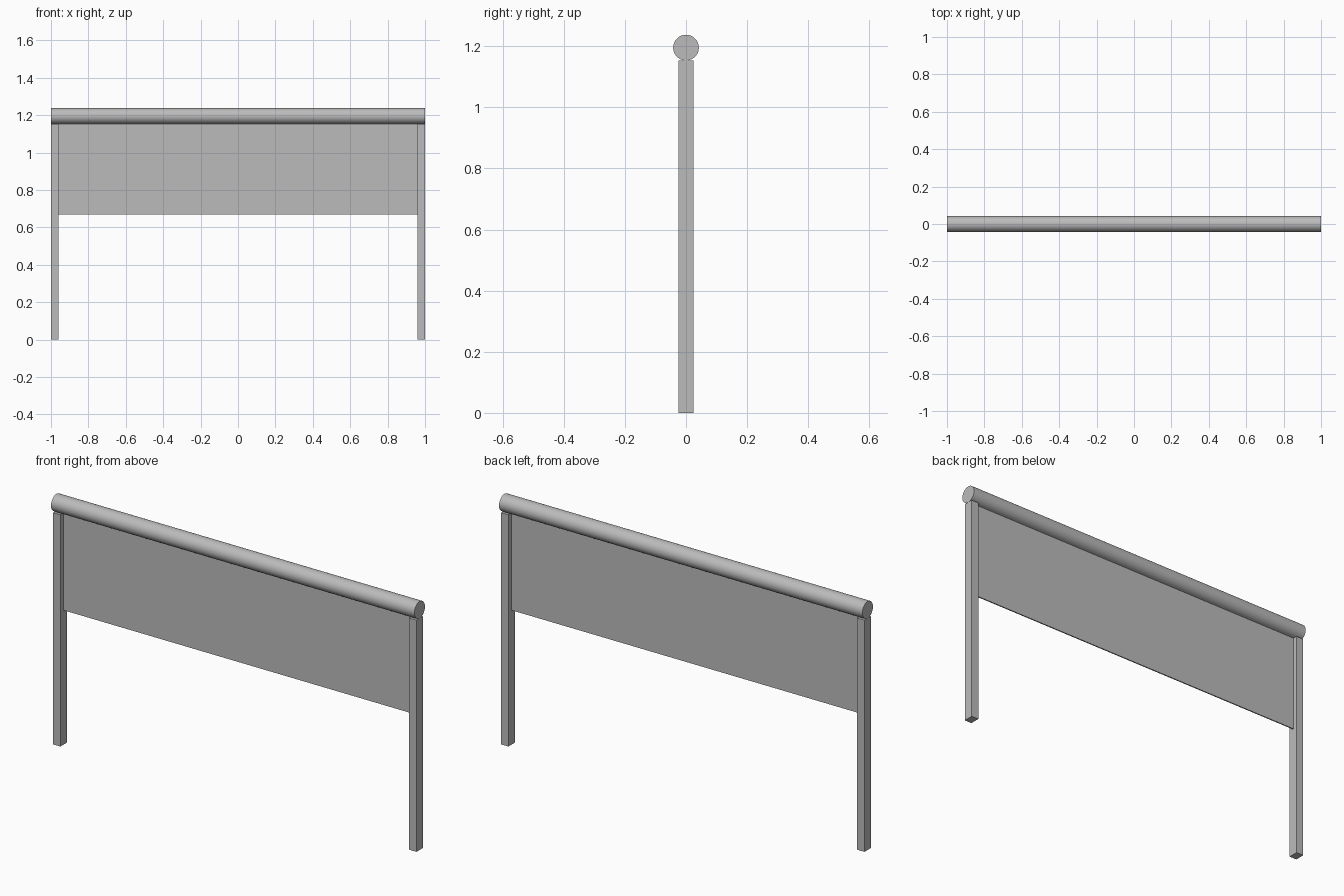
import bpy
import math

default = bpy.data.objects.get("Cube")
if default:
    bpy.data.objects.remove(default, do_unlink=True)

HALF = 1.0            # half of the overall width
POST_W, POST_D, POST_H = 0.04, 0.05, 1.153
RAIL_R = 0.042
PANEL_BOTTOM, PANEL_T = 0.67, 0.006

grey = bpy.data.materials.new("plain grey")
grey.use_nodes = True
colour = (0.5, 0.5, 0.5, 1)
grey.diffuse_color = colour
grey.node_tree.nodes["Principled BSDF"].inputs["Base Color"].default_value = colour


def box(name, size, centre):
    bpy.ops.mesh.primitive_cube_add(size=1, location=centre)
    ob = bpy.context.object
    ob.name = name
    ob.scale = size
    bpy.ops.object.transform_apply(location=False, rotation=False, scale=True)
    ob.data.materials.append(grey)
    return ob


# Square posts at both ends
for side, name in ((1, "left_post"), (-1, "right_post")):
    box(name, (POST_W, POST_D, POST_H), (side * (HALF - POST_W / 2), 0, POST_H / 2))

# Thin panel hanging between the posts, tucked into the rail
panel_top = POST_H + 0.005
box("panel", (2 * (HALF - POST_W), PANEL_T, panel_top - PANEL_BOTTOM),
    (0, 0, (panel_top + PANEL_BOTTOM) / 2))

# Round top rail resting on the posts
bpy.ops.mesh.primitive_cylinder_add(vertices=48, radius=RAIL_R, depth=2 * HALF,
                                    location=(0, 0, POST_H + RAIL_R),
                                    rotation=(0, math.pi / 2, 0))
rail = bpy.context.object
rail.name = "top_rail"
rail.data.materials.append(grey)
bpy.ops.object.shade_smooth_by_angle(angle=math.radians(30))
